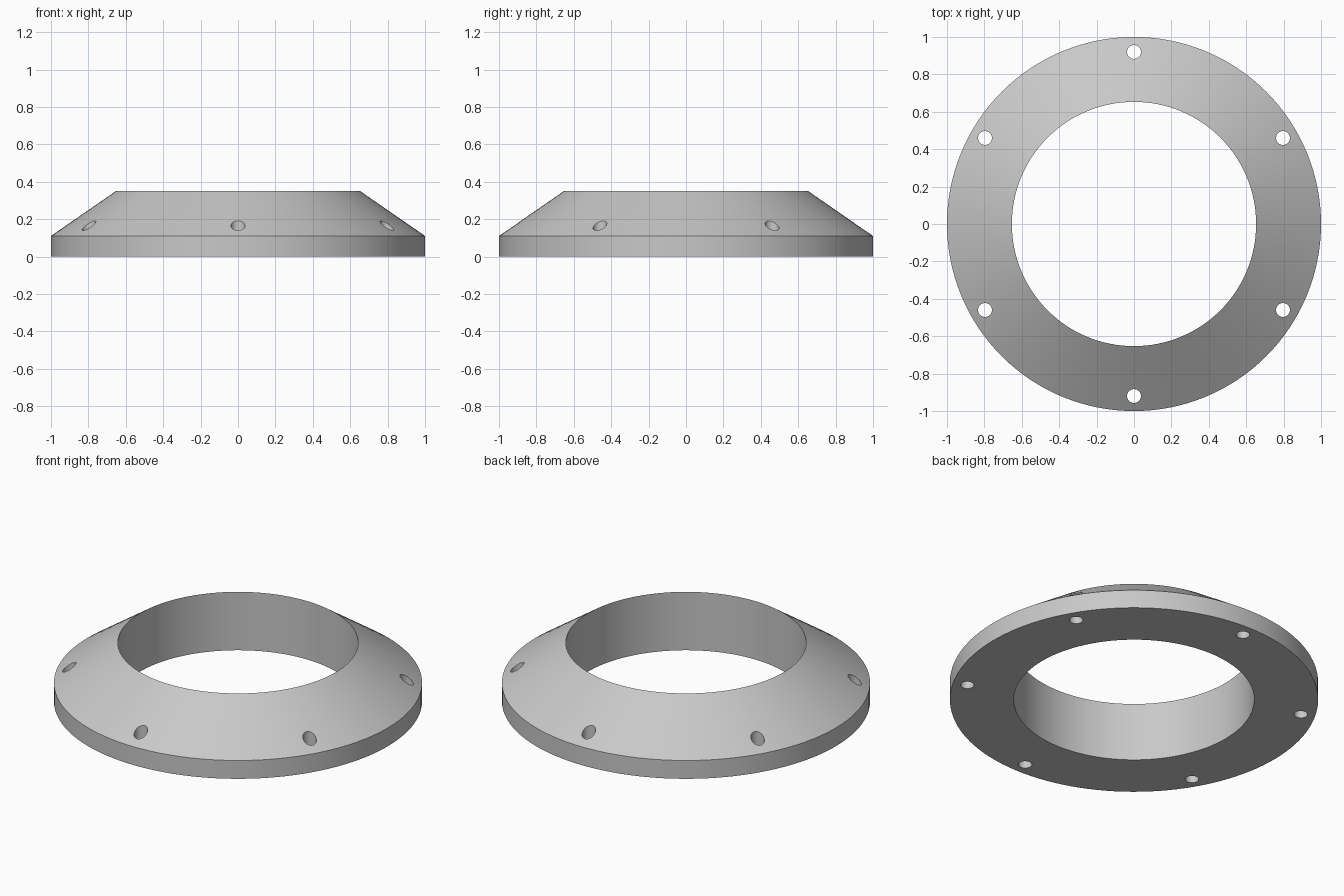
import bpy, bmesh, math

SEGMENTS = 128
OUTER, INNER = 1.0, 0.653
RIM_TOP, HEIGHT = 0.11, 0.35
HOLE_CIRCLE, HOLE_RADIUS, HOLES = 0.92, 0.037, 6

cube = bpy.data.objects.get("Cube")
if cube:
    bpy.data.objects.remove(cube, do_unlink=True)

grey = bpy.data.materials.new("plain_grey")
grey.use_nodes = True
colour = (0.58, 0.58, 0.58, 1)
grey.diffuse_color = colour
grey.node_tree.nodes["Principled BSDF"].inputs["Base Color"].default_value = colour


def add_object(name, bm):
    bmesh.ops.recalc_face_normals(bm, faces=bm.faces)
    mesh = bpy.data.meshes.new(name)
    bm.to_mesh(mesh)
    bm.free()
    mesh.materials.append(grey)
    obj = bpy.data.objects.new(name, mesh)
    bpy.context.collection.objects.link(obj)
    return obj


# Tapered flange: closed cross-section turned around the z axis
profile = [(INNER, 0), (OUTER, 0), (OUTER, RIM_TOP), (INNER, HEIGHT)]
bm = bmesh.new()
rings = []
for i in range(SEGMENTS):
    a = math.tau * i / SEGMENTS
    rings.append([bm.verts.new((r * math.cos(a), r * math.sin(a), z)) for r, z in profile])
for i, ring in enumerate(rings):
    following = rings[(i + 1) % SEGMENTS]
    for j in range(len(profile)):
        k = (j + 1) % len(profile)
        bm.faces.new((ring[j], following[j], following[k], ring[k]))
flange = add_object("tapered_flange", bm)

# Bolt hole cutters, evenly spaced near the rim
bm = bmesh.new()
for i in range(HOLES):
    a = math.pi / 2 + math.tau * i / HOLES
    made = bmesh.ops.create_cone(bm, cap_ends=True, segments=32, radius1=HOLE_RADIUS,
                                 radius2=HOLE_RADIUS, depth=1)
    bmesh.ops.translate(bm, verts=made["verts"],
                        vec=(HOLE_CIRCLE * math.cos(a), HOLE_CIRCLE * math.sin(a), 0.1))
cutter = add_object("bolt_hole_cutter", bm)

# Drill the holes, then drop the cutter
drill = flange.modifiers.new("bolt_holes", "BOOLEAN")
drill.operation = "DIFFERENCE"
drill.solver = "EXACT"
drill.object = cutter
bpy.ops.object.select_all(action="DESELECT")
flange.select_set(True)
bpy.context.view_layer.objects.active = flange
bpy.ops.object.modifier_apply(modifier=drill.name)
bpy.data.objects.remove(cutter, do_unlink=True)

# Smooth round surfaces, sharp edges kept
bpy.ops.object.shade_smooth_by_angle(angle=math.radians(25))
